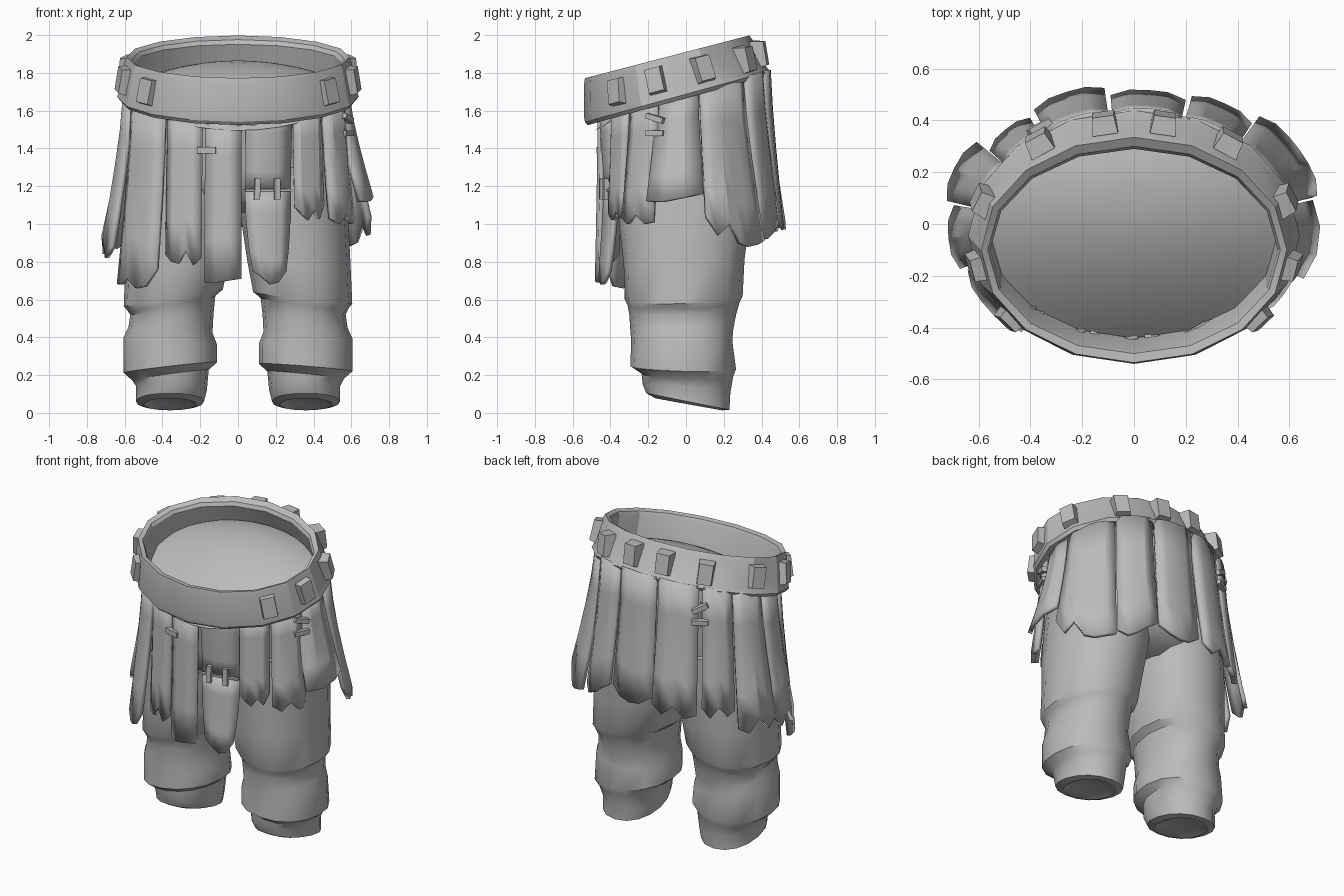
import bpy, bmesh, math
from mathutils import Vector, Matrix

if "Cube" in bpy.data.objects:
    bpy.data.objects.remove(bpy.data.objects["Cube"])

grey = bpy.data.materials.new("cloth grey")
grey.diffuse_color = (0.5, 0.5, 0.5, 1)
grey.use_nodes = True
grey.node_tree.nodes["Principled BSDF"].inputs["Base Color"].default_value = grey.diffuse_color


def make(name, bm, angle=35, thick=0, fix=True):
    if fix:
        bmesh.ops.recalc_face_normals(bm, faces=bm.faces)
    me = bpy.data.meshes.new(name)
    bm.to_mesh(me)
    bm.free()
    me.materials.append(grey)
    ob = bpy.data.objects.new(name, me)
    bpy.context.collection.objects.link(ob)
    if thick:
        sol = ob.modifiers.new("thickness", 'SOLIDIFY')
        sol.thickness, sol.offset = thick, 0
    bpy.ops.object.select_all(action='DESELECT')
    ob.select_set(True)
    bpy.context.view_layer.objects.active = ob
    bpy.ops.object.shade_smooth_by_angle(angle=math.radians(angle))
    return ob


def loft(name, rings, sides=16, cap=(True, True), closed=False, angle=35, power=1.0):
    """rings: (z, x0, x1, y0, y1, slope along x, slope along y)"""
    bm = bmesh.new()
    loops = []
    for z, x0, x1, y0, y1, sx, sy in rings:
        cx, cy, rx, ry = (x0 + x1) / 2, (y0 + y1) / 2, (x1 - x0) / 2, (y1 - y0) / 2
        loop = []
        for i in range(sides):
            a = 2 * math.pi * i / sides
            c, s = math.cos(a), math.sin(a)
            dx = rx * math.copysign(abs(c) ** power, c)
            dy = ry * math.copysign(abs(s) ** power, s)
            loop.append(bm.verts.new((cx + dx, cy + dy, z + sx * dx + sy * dy)))
        loops.append(loop)
    pairs = list(zip(loops, loops[1:]))
    if closed:
        pairs.append((loops[-1], loops[0]))
    for p, q in pairs:
        for i in range(sides):
            j = (i + 1) % sides
            bm.faces.new((p[i], p[j], q[j], q[i]))
    if cap[0]:
        bm.faces.new(loops[0])
    if cap[1]:
        bm.faces.new(loops[-1])
    return make(name, bm, angle)


# Trouser legs with bunched folds, feet openings closed by a shallow dent
leg = [
    (0.062, 0.26, 0.46, -0.10, 0.14, 0, -0.16), (0.045, 0.22, 0.50, -0.16, 0.19, 0, -0.18),
    (0.06, 0.18, 0.54, -0.21, 0.23, 0, -0.2), (0.13, 0.165, 0.54, -0.23, 0.235, 0.05, -0.1),
    (0.20, 0.155, 0.56, -0.235, 0.25, -0.1, -0.03), (0.24, 0.11, 0.605, -0.295, 0.265, -0.08, -0.03),
    (0.38, 0.11, 0.605, -0.29, 0.245, 0.06, 0), (0.44, 0.135, 0.58, -0.295, 0.25, 0.05, 0),
    (0.52, 0.13, 0.57, -0.30, 0.265, 0, 0), (0.58, 0.12, 0.585, -0.31, 0.285, -0.12, 0.03),
    (0.61, 0.08, 0.605, -0.325, 0.30, -0.12, 0.03), (0.80, 0.05, 0.595, -0.33, 0.31, 0, 0.05),
    (1.00, 0.02, 0.585, -0.355, 0.335, 0, 0), (1.30, -0.02, 0.55, -0.37, 0.35, 0, 0)]
loft("right_leg", leg, power=0.92)
loft("left_leg", [(z, -b, -a, c, d, -1.4 * s, t) for z, a, b, c, d, s, t in leg], power=0.92)

# Hips, from the crotch up to the belt
hips = [
    (1.06, -0.3, 0.3, -0.2, 0.18, 0, 0), (1.14, -0.52, 0.52, -0.36, 0.33, 0, 0),
    (1.30, -0.55, 0.55, -0.40, 0.37, 0, 0), (1.55, -0.55, 0.55, -0.42, 0.39, 0, 0.2),
    (1.72, -0.57, 0.57, -0.46, 0.37, 0, 0.27)]
loft("hips", hips, sides=24, cap=(True, False), angle=60)

# Smooth domed lining inside the waist, high at the back and falling to the front
bm = bmesh.new()
loops = []
for k in range(1, 9):
    f, loop = k / 8, []
    for i in range(32):
        a = 2 * math.pi * i / 32
        x, y = 0.56 * f * math.cos(a), 0.14 - 0.22 * f + (0.40 * f) * math.sin(a)
        loop.append(bm.verts.new((x, y, 1.865 - 0.85 * (y - 0.18) ** 2 - 0.35 * x * x)))
    loops.append(loop)
bm.faces.new(loops[0])
for p, q in zip(loops, loops[1:]):
    for i in range(32):
        j = (i + 1) % 32
        bm.faces.new((p[i], q[i], q[j], p[j]))
make("waist_lining", bm, 80, fix=False)

# Tilted belt
belt = [
    (1.872, -0.565, 0.565, -0.50, 0.30, 0, 0.26), (1.885, -0.59, 0.59, -0.535, 0.335, 0, 0.26),
    (1.855, -0.60, 0.60, -0.54, 0.355, 0, 0.26), (1.70, -0.63, 0.63, -0.54, 0.425, 0, 0.27),
    (1.675, -0.64, 0.64, -0.535, 0.445, 0, 0.275), (1.655, -0.625, 0.625, -0.52, 0.435, 0, 0.275),
    (1.665, -0.55, 0.55, -0.44, 0.37, 0, 0.275), (1.85, -0.555, 0.555, -0.49, 0.29, 0, 0.26)]
loft("belt", belt, cap=(False, False), closed=True, angle=25)


def box(name, centre, size, out, up, taper=1.0):
    """Box whose local y points outwards; outer face scaled by taper."""
    out = Vector(out).normalized()
    side = Vector(up).cross(out).normalized()
    rot = Matrix((side, out, side.cross(out))).transposed().to_4x4()
    bm = bmesh.new()
    bmesh.ops.create_cube(bm, size=1)
    for v in bm.verts:
        k = taper if v.co.y > 0 else 1
        v.co = Vector((v.co.x * size[0] * k, v.co.y * size[1], v.co.z * size[2] * k))
    bm.transform(Matrix.Translation(centre) @ rot)
    return make(name, bm)


# Belt studs, mirrored in pairs: x, y, z
for i, (x, y, z) in enumerate([(0.475, -0.36, 1.70), (0.60, -0.16, 1.76), (0.58, 0.09, 1.82),
                               (0.365, 0.315, 1.87), (0.115, 0.39, 1.90)]):
    for s in (1, -1):
        out = (s * x / 0.41, (y + 0.06) / 0.24, 0.3 if y > 0 else 0.15)
        box(f"stud_{i}_{'right' if s > 0 else 'left'}", (s * x, y, z),
            (0.10, 0.07, 0.15), out, (0, -0.26, 1), 0.85)


def around(deg, off=0.0):
    """Point on the skirt outline at an angle, pushed outwards, plus outward direction."""
    a = math.radians(deg)
    n = Vector((math.cos(a) / 0.58, math.sin(a) / 0.43, 0)).normalized()
    return Vector((0.58 * math.cos(a), -0.01 + 0.43 * math.sin(a), 0)) + n * off, n


def flap(name, a0, a1, bottom, flare, top=None, taper=0.0, lift=0.0):
    """Hanging cloth strip; bottom holds the hem height at even steps across."""
    bm = bmesh.new()
    cols, rows = len(bottom) - 1, 4
    grid = []
    for r in range(rows + 1):
        t = r / rows
        line = []
        for c in range(cols + 1):
            u = c / cols
            w = 0.5 + (u - 0.5) * (1 - taper * t * t)
            bulge = 0.016 * (0 < c < cols)
            p, n = around(a0 + (a1 - a0) * w, lift + bulge + flare * t ** 1.3)
            base = around(a0 + (a1 - a0) * w)[0]
            z0 = top or 1.70 + 0.275 * base.y
            p.z = z0 + (bottom[c] - z0) * t
            line.append(bm.verts.new(p))
        grid.append(line)
    for r in range(rows):
        for c in range(cols):
            bm.faces.new((grid[r][c], grid[r][c + 1], grid[r + 1][c + 1], grid[r + 1][c]))
    return make(name, bm, 20, 0.026)


# Front strips
flap("front_flap_far_left", -162, -131, [0.68, 0.68, 0.71, 0.66, 0.67, 0.76], 0.085)
flap("front_flap_left", -129, -109, [0.84, 0.80, 0.79, 0.86, 0.78, 0.82], 0.02)
flap("front_flap_middle", -107, -88.5, [0.69, 0.69, 0.70, 0.71], 0.015)
flap("front_patch_upper", -86, -61, [1.18, 1.18, 1.18, 1.17], -0.03)
flap("front_patch_lower", -86, -61, [0.75, 0.72, 0.68, 0.69, 0.75], 0.03, top=1.175, taper=0.3,
     lift=-0.025)
flap("front_flap_right", -60, -42, [1.09, 1.05, 1.02, 1.07, 1.03, 1.10], 0.02)
flap("front_flap_far_right", -40, -18, [1.03, 1.00, 1.05, 1.00, 1.01], 0.06)
# Side and back strips
flap("right_flap_short", -20, 10, [1.12, 1.12, 1.14, 1.16], 0.13, lift=-0.02)
flap("right_flap_long", 11, 46, [1.04, 0.94, 1.00, 0.90, 0.88, 0.89, 0.91], 0.14, lift=-0.01)
flap("back_flap_right", 47, 70, [0.96, 0.92, 0.95, 1.00, 1.04], 0.09)
flap("back_flap_middle", 72, 98, [1.05, 1.00, 0.98, 0.99, 1.04], 0.07)
flap("back_flap_left", 100, 125, [1.02, 0.97, 1.03, 0.96, 0.98], 0.10)
flap("back_flap_far_left", 128, 147, [1.02, 0.96, 1.03, 0.97, 1.00], 0.08)
flap("left_flap_long", 148, 171, [0.90, 0.87, 0.96, 0.88, 0.94], 0.14)
flap("left_flap_ragged", 172, 196, [0.92, 0.84, 0.93, 0.82, 0.88], 0.11)


# Stitches across the seams: angle, height, outward shift, width, height, lean
stitches = [(-106, 1.39, 0.02, 0.10, 0.035, 0), (-80, 1.185, 0.005, 0.03, 0.11, 0.05),
            (-69.5, 1.185, 0.005, 0.03, 0.11, 0), (-19, 1.56, 0.03, 0.10, 0.03, 0.3),
            (-19, 1.48, 0.03, 0.10, 0.03, 0), (126.5, 1.66, 0.035, 0.10, 0.03, -0.5),
            (126.5, 1.57, 0.04, 0.10, 0.03, 0)]
for i, (a, z, off, w, h, lean) in enumerate(stitches):
    p, n = around(a, off)
    side = Vector((0, 0, 1)).cross(n)
    box(f"stitch_{i}", (p.x, p.y, z), (w, 0.04, h), n, Vector((0, 0, 1)) + side * lean)

# Cords under the stitches
for i, (a, z, w, h) in enumerate([(-74, 1.178, 0.25, 0.012), (-106, 1.45, 0.012, 0.2),
                                  (-19, 1.53, 0.012, 0.16), (126.5, 1.6, 0.012, 0.16)]):
    p, n = around(a, 0.0)
    box(f"cord_{i}", (p.x, p.y, z), (w, 0.02, h), n, (0, 0, 1))
